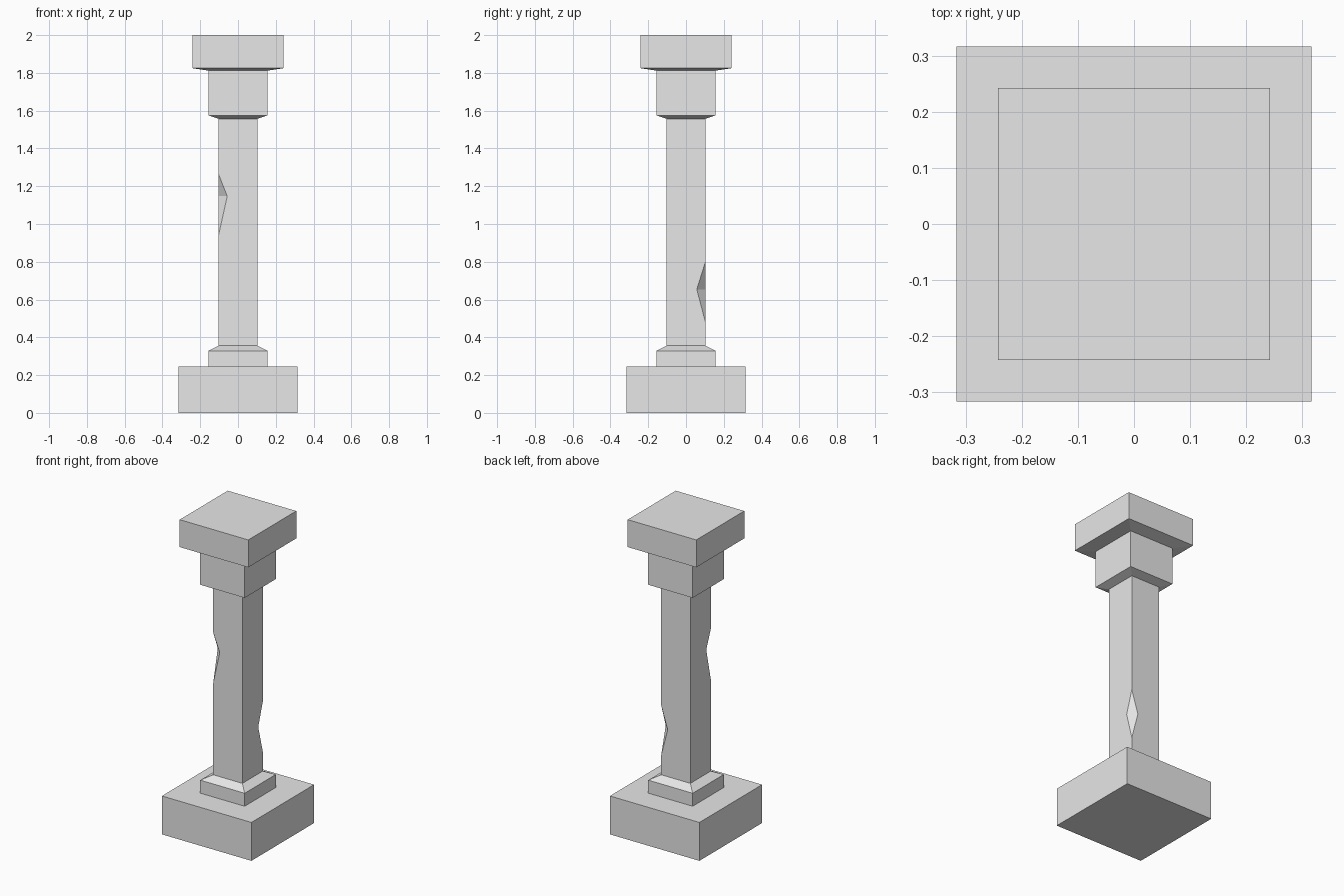
import bpy
import bmesh
from math import sqrt
from mathutils import Vector

cube = bpy.data.objects.get("Cube")
if cube:
    bpy.data.objects.remove(cube, do_unlink=True)

stone = bpy.data.materials.new("grey_stone")
stone.use_nodes = True
stone.diffuse_color = (0.8, 0.8, 0.8, 1)
stone.node_tree.nodes["Principled BSDF"].inputs["Base Color"].default_value = (0.8, 0.8, 0.8, 1)


def finish(name, bm):
    bmesh.ops.recalc_face_normals(bm, faces=bm.faces)
    mesh = bpy.data.meshes.new(name)
    bm.to_mesh(mesh)
    bm.free()
    mesh.materials.append(stone)
    obj = bpy.data.objects.new(name, mesh)
    bpy.context.collection.objects.link(obj)
    return obj


def square_stack(name, profile):
    """Closed solid from square rings given as (half width, height)."""
    bm = bmesh.new()
    rings = [[bm.verts.new((sx * w, sy * w, z))
              for sx, sy in ((-1, -1), (1, -1), (1, 1), (-1, 1))]
             for w, z in profile]
    for low, high in zip(rings, rings[1:]):
        for i in range(4):
            j = (i + 1) % 4
            bm.faces.new((low[i], low[j], high[j], high[i]))
    bm.faces.new(rings[0][::-1])
    bm.faces.new(rings[-1])
    return finish(name, bm)


BASE, BLOCK, SHAFT, TOP = 0.316, 0.157, 0.103, 0.242

# Foot, stepped collar, shaft and capital
square_stack("base", [(BASE, 0), (BASE, 0.245)])
square_stack("collar", [(BLOCK, 0.245), (BLOCK, 0.328), (SHAFT, 0.356)])
shaft = square_stack("shaft", [(SHAFT, 0.356), (SHAFT, 1.557)])
square_stack("capital", [(SHAFT, 1.557), (BLOCK, 1.575), (BLOCK, 1.812),
                         (TOP, 1.825), (TOP, 2)])


def chip(side, bottom, middle, top, depth=0.046):
    """Cut a wedge from the shaft edge at x = y = side * SHAFT."""
    out = Vector((side, side, 0)) / sqrt(2)
    along = Vector((-side, side, 0)) / sqrt(2)
    edge = SHAFT * sqrt(2)
    inner = edge - depth / sqrt(2)
    # Wedge reaches past the edge by continuing both slopes
    points = [(inner, middle)] + [(2 * edge - inner, 2 * z - middle) for z in (bottom, top)]
    bm = bmesh.new()
    ends = [[bm.verts.new(out * d + along * t + Vector((0, 0, z))) for d, z in points]
            for t in (-0.2, 0.2)]
    for i in range(3):
        j = (i + 1) % 3
        bm.faces.new((ends[0][i], ends[0][j], ends[1][j], ends[1][i]))
    bm.faces.new(ends[0][::-1])
    bm.faces.new(ends[1])
    cutter = finish("chip_cutter", bm)
    cutter.hide_render = True
    cut = shaft.modifiers.new("chip", 'BOOLEAN')
    cut.operation = 'DIFFERENCE'
    cut.solver = 'EXACT'
    cut.object = cutter
    bpy.context.view_layer.objects.active = shaft
    bpy.ops.object.modifier_apply(modifier=cut.name)
    bpy.data.objects.remove(cutter, do_unlink=True)


# Chipped edges: front right high up, back left lower down
chip(-1, 0.94, 1.147, 1.264)
chip(1, 0.48, 0.654, 0.80)
